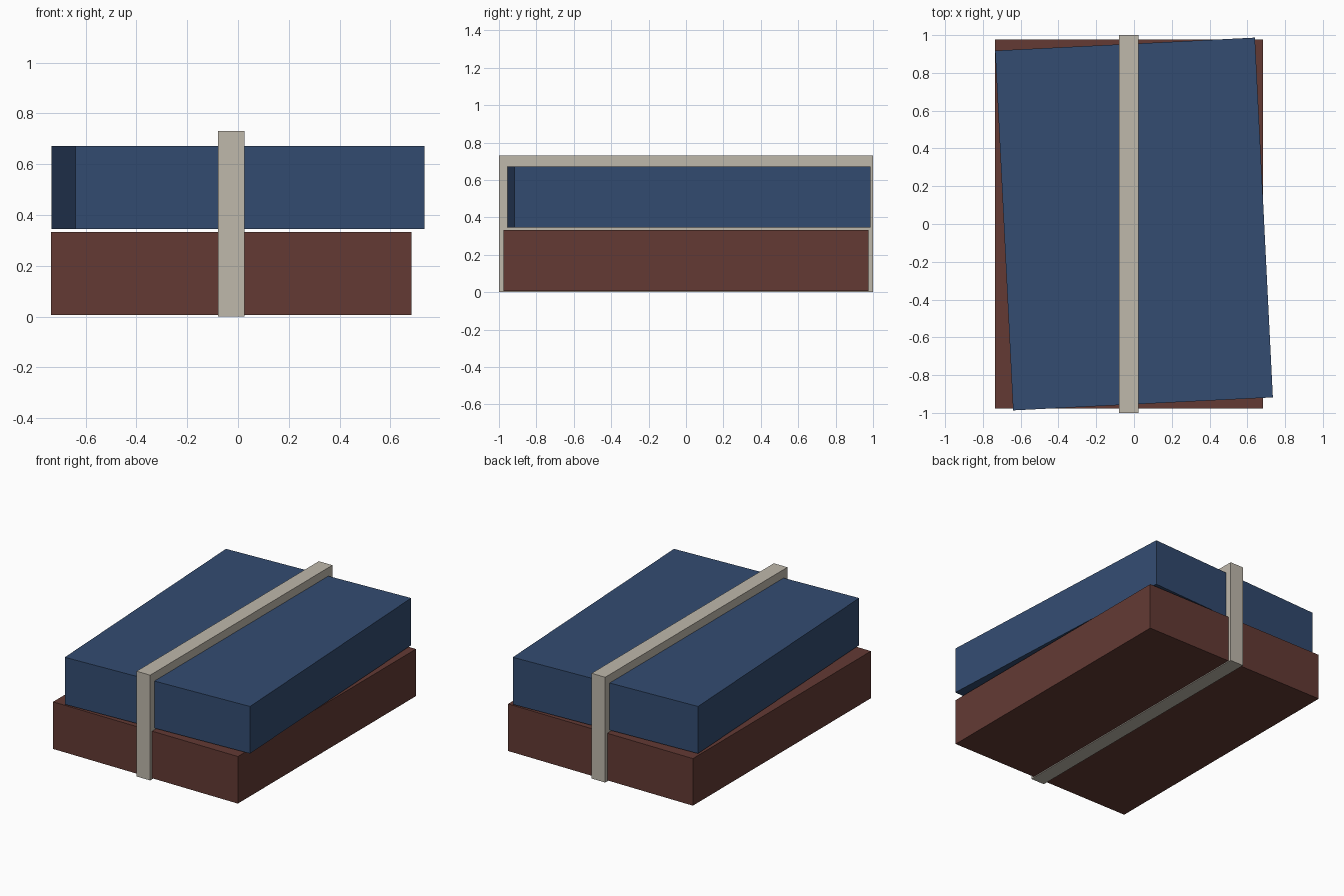
import bpy
import math

cube = bpy.data.objects.get("Cube")
if cube:
    bpy.data.objects.remove(cube, do_unlink=True)


def material(name, rgb):
    mat = bpy.data.materials.new(name)
    mat.use_nodes = True
    mat.diffuse_color = (*rgb, 1)
    mat.node_tree.nodes["Principled BSDF"].inputs["Base Color"].default_value = (*rgb, 1)
    return mat


def box(name, size, centre, mat, turn=0):
    bpy.ops.mesh.primitive_cube_add(size=1, location=centre)
    obj = bpy.context.object
    obj.name = name
    obj.scale = size
    bpy.ops.object.transform_apply(location=False, rotation=False, scale=True)
    obj.rotation_euler.z = math.radians(turn)
    obj.data.materials.append(mat)
    return obj


blue = material("navy_blue", (0.033, 0.072, 0.165))
brown = material("red_brown", (0.125, 0.042, 0.034))
cream = material("cream", (0.52, 0.48, 0.41))

# Two stacked books, the upper one slightly twisted
box("lower_book", (1.42, 1.954, 0.327), (-0.027, 0, 0.17), brown)
box("upper_book", (1.377, 1.907, 0.327), (0, 0, 0.509), blue, turn=2.86)

# Strap running around both books from front to back
box("strap", (0.104, 2.0, 0.731), (-0.027, 0, 0.3655), cream)
